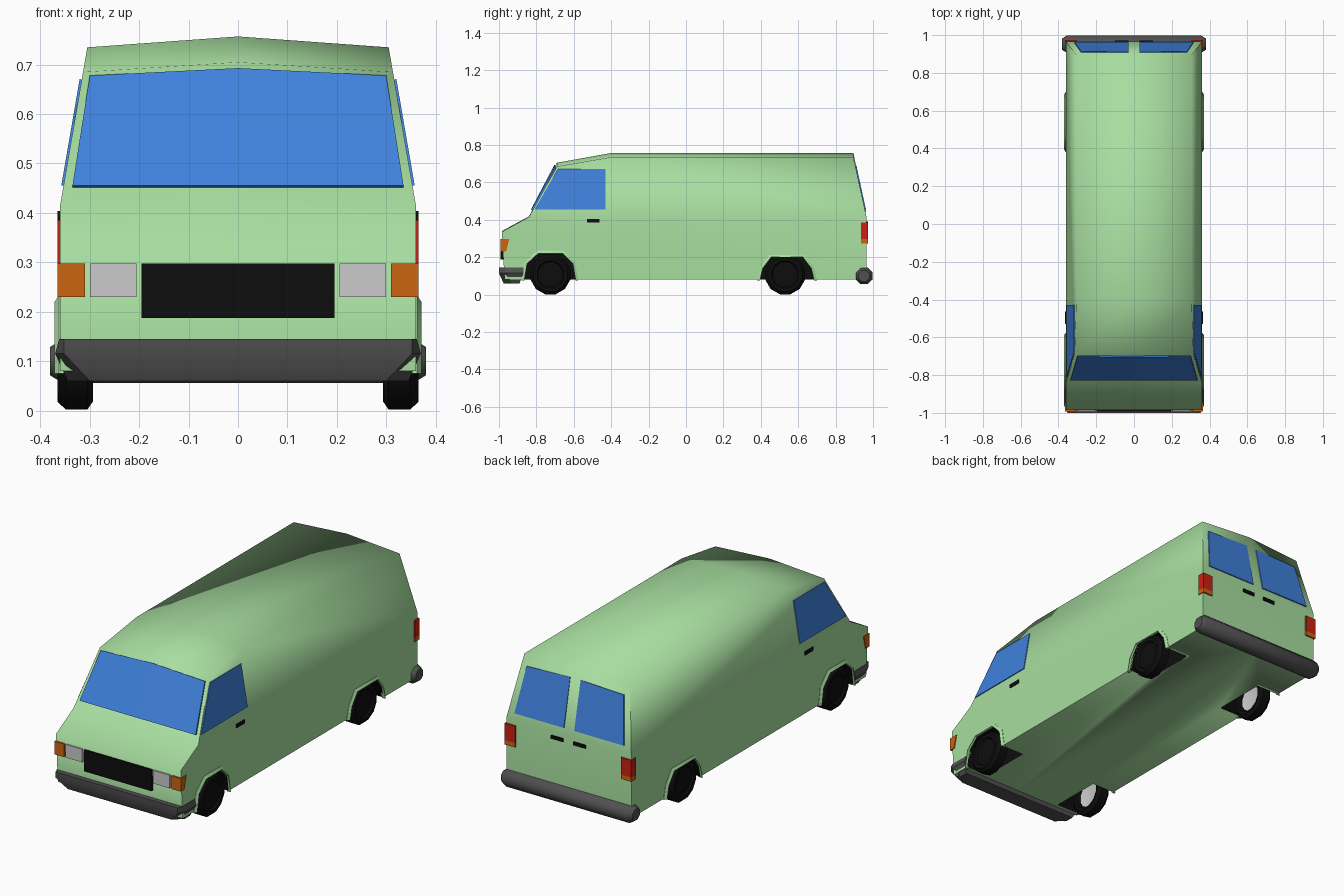
import bpy, bmesh, math

if "Cube" in bpy.data.objects:
    bpy.data.objects.remove(bpy.data.objects["Cube"])


def material(name, rgb):
    m = bpy.data.materials.new(name)
    m.diffuse_color = (*rgb, 1)
    m.use_nodes = True
    m.node_tree.nodes["Principled BSDF"].inputs["Base Color"].default_value = m.diffuse_color
    return m


GREEN = material("green_paint", (0.39, 0.73, 0.35))
BLUE = material("blue_glass", (0.05, 0.22, 0.72))
BLACK = material("black", (0.004, 0.004, 0.004))
DARK = material("dark_grey", (0.08, 0.08, 0.08))
RED = material("red_lens", (0.6, 0.015, 0.006))
ORANGE = material("orange_lens", (0.6, 0.13, 0.006))


def finish(bm, name, mats, smooth=None):
    bmesh.ops.recalc_face_normals(bm, faces=bm.faces)
    me = bpy.data.meshes.new(name)
    bm.to_mesh(me)
    bm.free()
    ob = bpy.data.objects.new(name, me)
    bpy.context.collection.objects.link(ob)
    for m in mats:
        me.materials.append(m)
    if smooth:
        shade(ob, smooth)
    return ob


def activate(ob):
    bpy.ops.object.select_all(action='DESELECT')
    ob.select_set(True)
    bpy.context.view_layer.objects.active = ob


def shade(ob, deg):
    activate(ob)
    bpy.ops.object.shade_smooth_by_angle(angle=math.radians(deg))


def loft(name, rings, mat=None, mirror=False, smooth=None):
    """Skin closed rings of points and cap both ends."""
    bm = bmesh.new()
    for s in ((1, -1) if mirror else (1,)):
        vs = [[bm.verts.new((s * x, y, z)) for x, y, z in r] for r in rings]
        n = len(rings[0])
        for a, b in zip(vs, vs[1:]):
            for i in range(n):
                j = (i + 1) % n
                bm.faces.new((a[i], a[j], b[j], b[i]))
        bm.faces.new(vs[0])
        bm.faces.new(vs[-1])
    return finish(bm, name, [mat] if mat else [], smooth)


def panel(name, pts, d, mat, mirror=True):
    """Thin plate: polygon thickened by +-d."""
    return loft(name, [[tuple(p[k] + s * d[k] for k in range(3)) for p in pts]
                       for s in (-1, 1)], mat, mirror)


def box(name, lo, hi, mat=None, mirror=True):
    return loft(name, [[(lo[0], lo[1], z), (hi[0], lo[1], z), (hi[0], hi[1], z), (lo[0], hi[1], z)]
                       for z in (lo[2], hi[2])], mat, mirror)


# Body shell: y, centre z, side z, half width
PROFILE = [(-.97, .08, .08, .36), (-.985, .34, .335, .36), (-.84, .418, .415, .36),
           (-.69, .705, .685, .3136), (-.40, .757, .735, .305), (.895, .757, .735, .305),
           (.965, .415, .415, .36), (.965, .08, .08, .36)]
bm = bmesh.new()
cols = [[bm.verts.new((s * w, y, zs if s else zc)) for y, zc, zs, w in PROFILE] for s in (-1, 0, 1)]
for a, b in zip(cols, cols[1:]):
    for i in range(8):
        j = (i + 1) % 8
        bm.faces.new((a[i], a[j], b[j], b[i]))
for c in (cols[0], cols[2]):
    bm.faces.new(c[2:7])
    bm.faces.new(c[0:3] + c[6:8])
body = finish(bm, "van_body", [GREEN, BLACK])

# Wheel wells cut from the body, with slightly flared lips
ARCHES = {
    "front": [(-.865, .075), (-.85, .165), (-.79, .22), (-.66, .22), (-.605, .165), (-.59, .075)],
    "rear": [(.395, .075), (.41, .14), (.455, .20), (.625, .20), (.67, .14), (.685, .075)],
}
for end, arch in ARCHES.items():
    low = [(arch[0][0], .03)] + arch + [(arch[-1][0], .03)]
    cutter = loft(end + "_well_cutter", [[(x, y, z) for y, z in low] for x in (.23, .42)],
                  GREEN, mirror=True)
    cutter.data.materials.append(BLACK)
    for p in cutter.data.polygons:
        p.material_index = 1
    cutter.hide_render = True
    mod = body.modifiers.new(end + "_wells", 'BOOLEAN')
    mod.operation, mod.object, mod.solver = 'DIFFERENCE', cutter, 'EXACT'
    activate(body)
    bpy.ops.object.modifier_apply(modifier=mod.name)
    bpy.data.objects.remove(cutter)

    cy = (arch[0][0] + arch[-1][0]) / 2
    outer = [(cy + (y - cy) * 1.1, .075 + (z - .075) * 1.1) for y, z in arch]
    rings = []
    for (y, z), (oy, oz) in zip(arch, outer):
        rings.append([(.35, y, z), (.371, y, z), (.362, oy, oz), (.35, oy, oz)])
    loft(end + "_arch_lips", rings, GREEN, mirror=True, smooth=40)
shade(body, 80)

# Wheels: black tyres with recessed grey inner rims
def wheel_ring(x, r, cy, n=12):
    return [(x, cy + r * math.cos(2 * math.pi * (i + .5) / n),
             .108 + r * math.sin(2 * math.pi * (i + .5) / n)) for i in range(n)]


for end, cy in (("front", -.725), ("rear", .53)):
    tyre = [(.325, .072), (.297, .078), (.293, .092), (.305, .11), (.348, .11),
            (.365, .094), (.365, .075), (.355, .068)]
    loft(end + "_tyres", [wheel_ring(x, r, cy) for x, r in tyre], BLACK, True, 35)
    loft(end + "_rims", [wheel_ring(x, r, cy) for x, r in ((.33, .07), (.312, .066), (.318, .04))],
         None, True, 35)

# Front bumper: half outlines per height, mirrored into closed rings
levels = [(.145, [(.362, -.87), (.362, -.975), (.352, -1.0)]),
          (.115, [(.37, -.87), (.37, -.96), (.352, -1.0)]),
          (.06, [(.345, -.89), (.345, -.93), (.30, -.975)])]
loft("front_bumper", [[(x, y, z) for x, y in h] + [(-x, y, z) for x, y in reversed(h)]
                      for z, h in levels], DARK, smooth=25)

# Rear bumper: octagonal bar with tapered ends
rings = []
for x, s in ((-.38, .65), (-.355, 1), (.355, 1), (.38, .65)):
    rings.append([(x, .952 + .05 * s * math.cos(math.pi * (i + .5) / 4),
                   .1 + .048 * s * math.sin(math.pi * (i + .5) / 4)) for i in range(8)])
loft("rear_bumper", rings, DARK, smooth=50)

# Glass
panel("windscreen", [(0, -.823, .452), (.335, -.822, .452), (.30, -.696, .675), (0, -.698, .69)],
      (0, -.006, .003), BLUE)
panel("side_windows", [(.3535, -.81, .455), (.3535, -.43, .455), (.3165, -.43, .67), (.3165, -.685, .67)],
      (.004, 0, .0007), BLUE)
panel("rear_windows", [(.03, .958, .445), (.315, .958, .445), (.28, .907, .68), (.03, .905, .69)],
      (0, .006, .001), BLUE)

# Front lamps and grille
box("grille", (-.195, -.992, .187), (.195, -.95, .298), BLACK, False)
box("headlights", (.205, -.991, .23), (.30, -.95, .298))
loft("front_indicators", [[(.31, -.992, z), (.365, -.992, z), (.365, yb, z), (.31, yb, z)]
                          for z, yb in ((.23, -.962), (.298, -.945))], ORANGE, True)

# Tail lamps
box("tail_lights", (.305, .935, .297), (.365, .973, .385), RED)
box("rear_indicators", (.305, .935, .274), (.365, .973, .297), ORANGE)

# Door handles
box("side_door_handles", (.35, -.53, .385), (.365, -.463, .404), BLACK)
box("rear_door_handles", (.03, .95, .375), (.10, .972, .392), BLACK)
